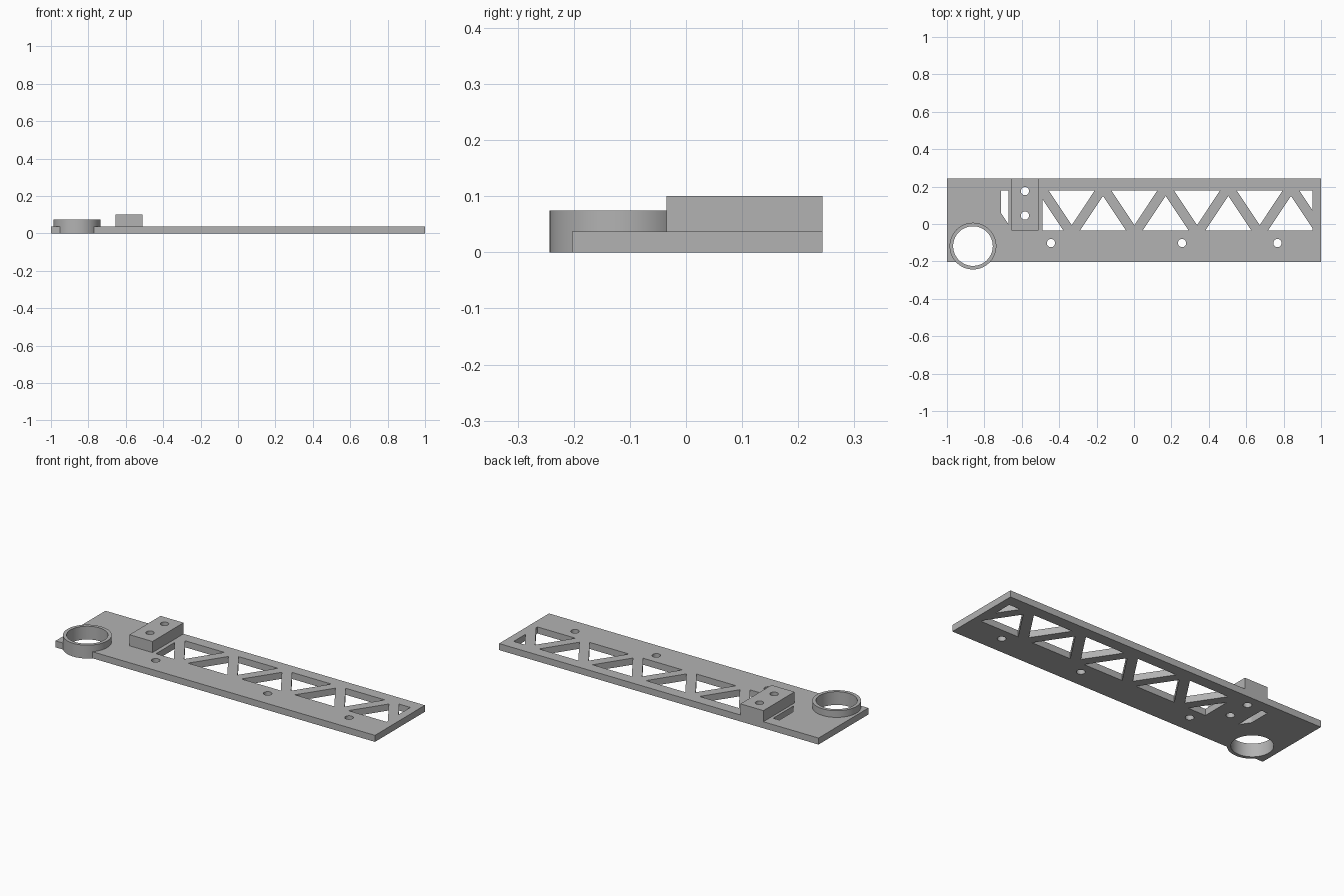
import bpy
import bmesh
from mathutils import Vector
from math import cos, sin, tau

if "Cube" in bpy.data.objects:
    bpy.data.objects.remove(bpy.data.objects["Cube"])

# Main dimensions
PLATE_T, RING_H, BLOCK_H = 0.037, 0.075, 0.10
BACK, FRONT = 0.243, -0.203
RING = (-0.861, -0.118)
RING_R, BORE_R, HOLE_R = 0.125, 0.106, 0.022
BLOCK_HOLES = [(-0.583, 0.176), (-0.583, 0.045)]
PLATE_HOLES = [(-0.444, -0.102), (0.257, -0.102), (0.767, -0.102)]

grey = bpy.data.materials.new("plain_grey")
grey.use_nodes = True
COLOUR = (0.45, 0.45, 0.45, 1)
grey.diffuse_color = COLOUR
grey.node_tree.nodes["Principled BSDF"].inputs["Base Color"].default_value = COLOUR


def rect(x0, x1, y0, y1):
    return [(x0, y0), (x1, y0), (x1, y1), (x0, y1)]


def circle(centre, r, n=64):
    return [(centre[0] + r * cos(tau * i / n), centre[1] + r * sin(tau * i / n)) for i in range(n)]


def prisms(name, outlines, z0, z1, clip=None):
    """Extrude outlines upward; optionally trim them to an x range first."""
    bm = bmesh.new()
    for pts in outlines:
        bm.faces.new([bm.verts.new((x, y, z0)) for x, y in pts])
    if clip:
        for x, side in zip(clip, (1, -1)):
            bmesh.ops.bisect_plane(bm, geom=bm.verts[:] + bm.edges[:] + bm.faces[:],
                                   plane_co=(x, 0, 0), plane_no=(side, 0, 0), clear_inner=True)
    top = bmesh.ops.extrude_face_region(bm, geom=bm.faces[:])["geom"]
    bmesh.ops.translate(bm, vec=Vector((0, 0, z1 - z0)),
                        verts=[g for g in top if isinstance(g, bmesh.types.BMVert)])
    bmesh.ops.recalc_face_normals(bm, faces=bm.faces[:])
    mesh = bpy.data.meshes.new(name)
    bm.to_mesh(mesh)
    bm.free()
    mesh.materials.append(grey)
    obj = bpy.data.objects.new(name, mesh)
    bpy.context.collection.objects.link(obj)
    return obj


def cut(obj, cutter):
    """Subtract the cutter and discard it."""
    mod = obj.modifiers.new("cut", 'BOOLEAN')
    mod.operation, mod.solver, mod.object = 'DIFFERENCE', 'EXACT', cutter
    bpy.context.view_layer.objects.active = obj
    bpy.ops.object.modifier_apply(modifier=mod.name)
    bpy.data.objects.remove(cutter)


def smooth(obj):
    bpy.ops.object.select_all(action='DESELECT')
    obj.select_set(True)
    bpy.context.view_layer.objects.active = obj
    bpy.ops.object.shade_smooth_by_angle(angle=0.5)


# Truss windows: alternating triangles between two rails
TOP, BOTTOM, PITCH, HALF, RISE = 0.179, -0.035, 0.335, 0.123, 0.185
triangles = []
for k in range(-2, 4):
    x = 0.002 + k * PITCH
    triangles.append([(x - HALF, TOP), (x, TOP - RISE), (x + HALF, TOP)])
    x += PITCH / 2
    triangles.append([(x - HALF, BOTTOM), (x + HALF, BOTTOM), (x, BOTTOM + RISE)])
triangles.append([(1.007 - 2 * HALF + HALF, TOP), (1.007, TOP - RISE), (1.007 + HALF, TOP)])

# Base plate with windows, screw holes and a seat for the ring
plate = prisms("base_plate", [rect(-1, 1, FRONT, BACK)], 0, PLATE_T)
cut(plate, prisms("window_cutter", triangles, -0.1, 0.2, clip=(-0.489, 0.954)))
cut(plate, prisms("slot_cutter", triangles[:1], -0.1, 0.2, clip=(-0.71, -0.671)))
cut(plate, prisms("screw_cutter", [circle(c, HOLE_R, 32) for c in PLATE_HOLES + BLOCK_HOLES], -0.1, 0.2))
cut(plate, prisms("ring_cutter", [circle(RING, RING_R)], -0.1, 0.2))
smooth(plate)

# Ring collar, flush with the underside
ring = prisms("ring_collar", [circle(RING, RING_R)], 0, RING_H)
cut(ring, prisms("bore_cutter", [circle(RING, BORE_R)], -0.1, 0.2))
smooth(ring)

# Raised mounting block with two through holes
block = prisms("mounting_block", [rect(-0.655, -0.511, -0.035, BACK)], PLATE_T, BLOCK_H)
cut(block, prisms("block_hole_cutter", [circle(c, HOLE_R, 32) for c in BLOCK_HOLES], -0.1, 0.2))
smooth(block)
